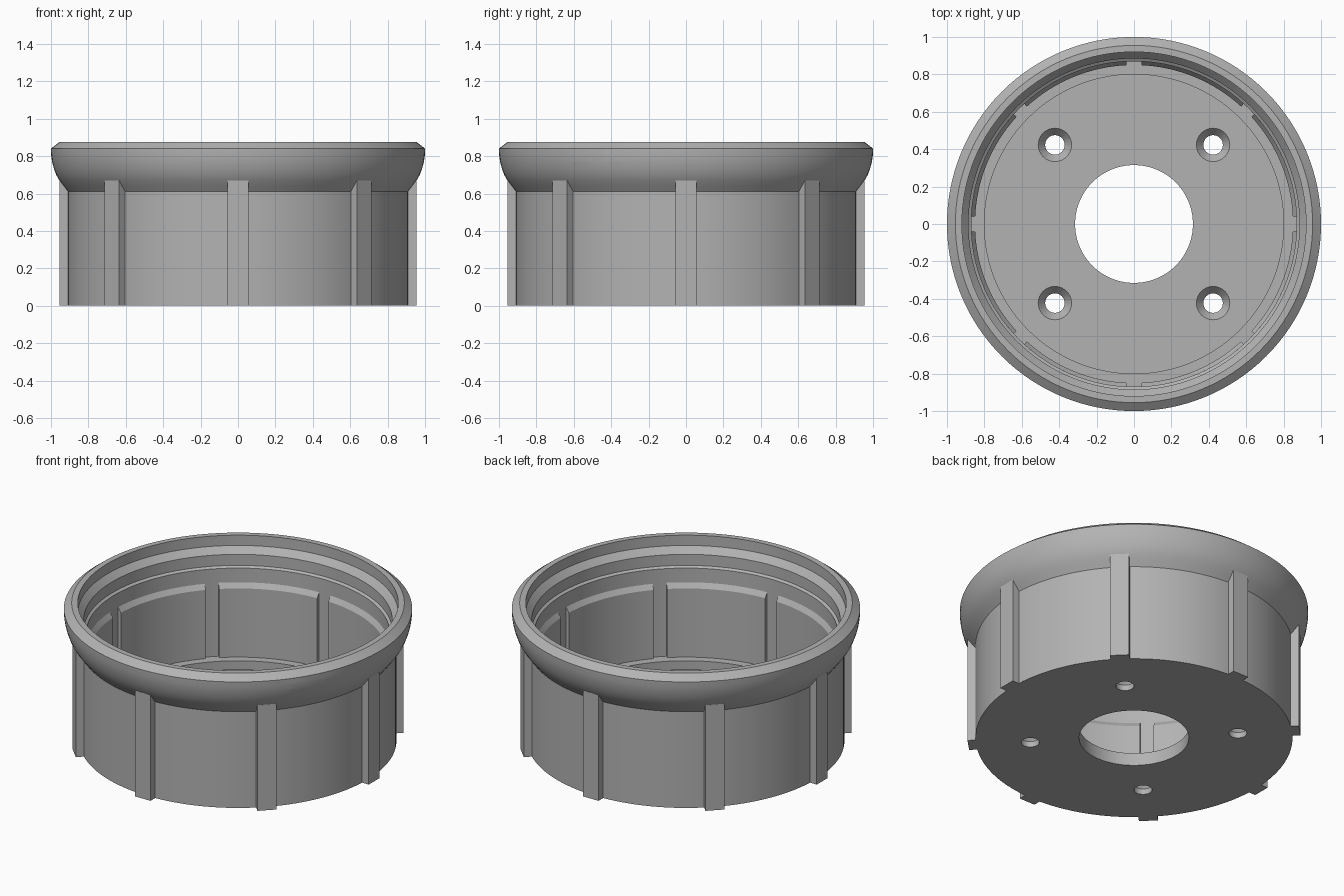
import bpy, bmesh, math
from mathutils import Matrix, Vector

if "Cube" in bpy.data.objects:
    bpy.data.objects.remove(bpy.data.objects["Cube"])

grey = bpy.data.materials.new("plain_grey")
grey.use_nodes = True
grey.diffuse_color = (0.45, 0.45, 0.45, 1)
grey.node_tree.nodes["Principled BSDF"].inputs["Base Color"].default_value = grey.diffuse_color


def finish(bm, name, smooth=True):
    bmesh.ops.recalc_face_normals(bm, faces=bm.faces)
    mesh = bpy.data.meshes.new(name)
    bm.to_mesh(mesh)
    bm.free()
    mesh.materials.append(grey)
    obj = bpy.data.objects.new(name, mesh)
    bpy.context.collection.objects.link(obj)
    if smooth:
        shade(obj)
    return obj


def shade(obj):
    bpy.ops.object.select_all(action='DESELECT')
    obj.select_set(True)
    bpy.context.view_layer.objects.active = obj
    bpy.ops.object.shade_smooth_by_angle(angle=math.radians(25))


def lathe(name, profile, steps, start=0.0, sweep=math.tau, smooth=True):
    """Revolve a closed (radius, height) profile; partial sweeps get end caps."""
    full = sweep >= math.tau
    bm = bmesh.new()
    rings = []
    for i in range(steps if full else steps + 1):
        a = start + sweep * i / steps
        rings.append([bm.verts.new((r * math.cos(a), r * math.sin(a), z)) for r, z in profile])
    n = len(profile)
    for i in range(steps):
        a, b = rings[i], rings[(i + 1) % len(rings)]
        for j in range(n):
            k = (j + 1) % n
            bm.faces.new((a[j], b[j], b[k], a[k]))
    if not full:
        bm.faces.new(rings[0])
        bm.faces.new(rings[-1])
    return finish(bm, name, smooth)


# Main cup: pierced floor, straight wall, flared rim and stepped inside
flare = [(0.91, 0.61), (0.933, 0.64), (0.955, 0.67), (0.972, 0.70),
         (0.985, 0.735), (0.994, 0.77), (0.999, 0.805), (1.0, 0.84)]
inside = [(0.955, 0.875), (0.92, 0.875), (0.92, 0.81), (0.885, 0.77), (0.885, 0.70),
          (0.87, 0.69), (0.87, 0.135), (0.80, 0.135), (0.80, 0.08), (0.315, 0.08)]
cup = lathe("cup_body", [(0.315, 0), (0.91, 0)] + flare + inside, 128)

# Countersunk screw holes in the floor
cutters = []
for sx in (-1, 1):
    for sy in (-1, 1):
        bm = bmesh.new()
        for r1, r2, z1, z2 in ((0.052, 0.052, -0.05, 0.2), (0.052, 0.114, 0.035, 0.11)):
            bmesh.ops.create_cone(bm, cap_ends=True, segments=32, radius1=r1, radius2=r2,
                                  depth=z2 - z1,
                                  matrix=Matrix.Translation((sx * 0.423, sy * 0.423, (z1 + z2) / 2)))
        cutters.append(finish(bm, "screw_hole_cutter", False))

# Two slanted bores that spread apart through the rim
axis_turn = Matrix.Rotation(math.radians(-28.6), 4, 'Z')
slant = math.radians(55)
for side in (-1, 1):
    direction = Vector((-math.cos(slant), side * math.sin(slant), 0))
    entry = Vector((0.995, side * 0.09, 0.79))
    centre = entry + direction * 0.12
    bm = bmesh.new()
    bmesh.ops.create_cone(bm, cap_ends=True, segments=32, radius1=0.029, radius2=0.029, depth=0.6)
    turn = direction.to_track_quat('Z', 'Y').to_matrix().to_4x4()
    bm.transform(axis_turn @ Matrix.Translation(centre) @ turn)
    cutters.append(finish(bm, "rim_bore_cutter", False))

for cutter in cutters:
    mod = cup.modifiers.new("hole", 'BOOLEAN')
    mod.operation = 'DIFFERENCE'
    mod.solver = 'EXACT'
    mod.use_self = True
    mod.object = cutter
bpy.context.view_layer.update()
cut_mesh = bpy.data.meshes.new_from_object(cup.evaluated_get(bpy.context.evaluated_depsgraph_get()))
cup.modifiers.clear()
cup.data = cut_mesh
for cutter in cutters:
    bpy.data.objects.remove(cutter)
shade(cup)

# Eight outer ribs, and eight raised inner panels between them
pad = [(0.88, 0.13), (0.85, 0.13), (0.85, 0.57), (0.87, 0.60), (0.88, 0.60)]
gap = 0.046
for i in range(8):
    angle = i * math.tau / 8
    bm = bmesh.new()
    bmesh.ops.create_cube(bm, size=1)
    bm.transform(Matrix.Rotation(angle, 4, 'Z') @ Matrix.Translation((0.92, 0, 0.335))
                 @ Matrix.Diagonal((0.07, 0.11, 0.67, 1)))
    finish(bm, f"outer_rib_{i + 1}", False)
    lathe(f"inner_panel_{i + 1}", pad, 16, angle + gap, math.tau / 8 - 2 * gap)
